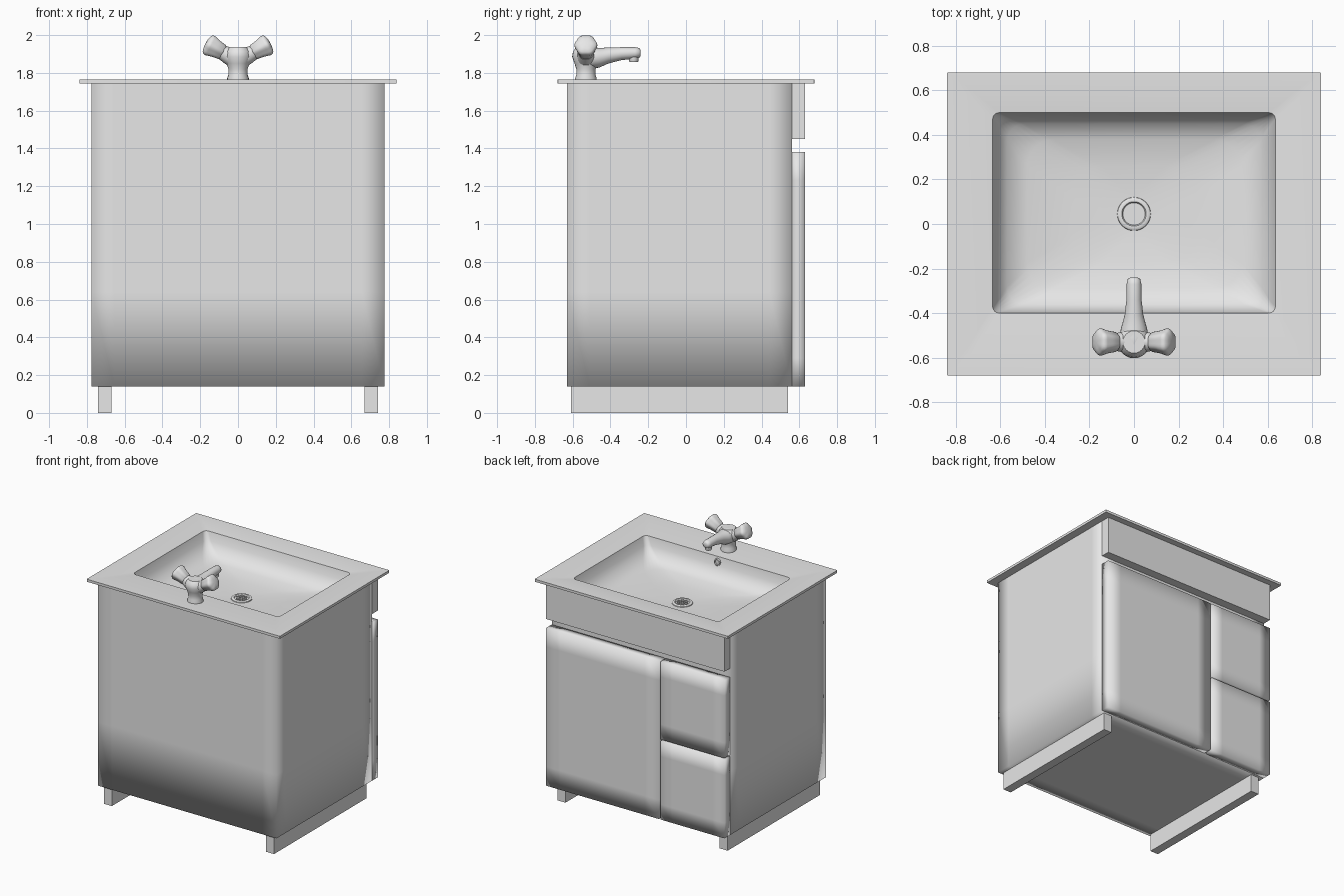
import bpy, bmesh, math
from mathutils import Vector

if "Cube" in bpy.data.objects:
    bpy.data.objects.remove(bpy.data.objects["Cube"], do_unlink=True)

# Single pale grey finish
grey = bpy.data.materials.new("pale_grey")
grey.use_nodes = True
grey.diffuse_color = (0.8, 0.8, 0.8, 1)
for node in grey.node_tree.nodes:
    if node.type == 'BSDF_PRINCIPLED':
        node.inputs["Base Color"].default_value = (0.8, 0.8, 0.8, 1)

X, Y, Z = Vector((1, 0, 0)), Vector((0, 1, 0)), Vector((0, 0, 1))


def finish(bm, name, sharp=40):
    """Smooth the mesh, keep edges above the angle sharp, link the object."""
    bmesh.ops.recalc_face_normals(bm, faces=bm.faces[:])
    for f in bm.faces:
        f.smooth = True
    for e in bm.edges:
        if e.calc_face_angle(0) > math.radians(sharp):
            e.smooth = False
    mesh = bpy.data.meshes.new(name)
    bm.to_mesh(mesh)
    bm.free()
    mesh.materials.append(grey)
    obj = bpy.data.objects.new(name, mesh)
    bpy.context.scene.collection.objects.link(obj)
    return obj


def box(name, lo, hi, margin=None, sharp=180, open_top=False):
    """Box from corner to corner, with optional support loops per axis."""
    lo, hi = Vector(lo), Vector(hi)
    bm = bmesh.new()
    bmesh.ops.create_cube(bm, size=1)
    for v in bm.verts:
        v.co = Vector([(lo[i] + hi[i]) / 2 + v.co[i] * (hi[i] - lo[i]) for i in range(3)])
    for axis, inset in zip((X, Y, Z), margin or ()):
        if inset:
            for co in (lo + axis * inset, hi - axis * inset):
                bmesh.ops.bisect_plane(bm, geom=bm.verts[:] + bm.edges[:] + bm.faces[:],
                                       plane_co=co, plane_no=axis)
    if open_top:
        top = [f for f in bm.faces if f.calc_center_median().z > hi.z - 0.001]
        bmesh.ops.delete(bm, geom=top, context='FACES')
    return finish(bm, name, sharp)


def loft(name, rings, sharp=40):
    """Closed skin through rings that share a point count."""
    bm = bmesh.new()
    loops = [[bm.verts.new(p) for p in ring] for ring in rings]
    n = len(loops[0])
    for a, b in zip(loops, loops[1:]):
        for i in range(n):
            j = (i + 1) % n
            bm.faces.new((a[i], a[j], b[j], b[i]))
    bm.faces.new(loops[0])
    bm.faces.new(loops[-1])
    return finish(bm, name, sharp)


def ellipse(center, u, v, ru, rv, n=24, lobe=0):
    pts = []
    for i in range(n):
        a = math.tau * i / n
        k = 1 + lobe * math.cos(6 * a)
        pts.append(center + u * (ru * k * math.cos(a)) + v * (rv * k * math.sin(a)))
    return pts


def lathe(name, base, axis, profile, n=24, lobe=0, sharp=40):
    """Turned part: profile is (distance along axis, radius)."""
    base, axis = Vector(base), Vector(axis).normalized()
    u = Y if abs(axis.y) < 0.9 else X
    v = axis.cross(u).normalized()
    return loft(name, [ellipse(base + axis * t, u, v, r, r, n, lobe) for t, r in profile], sharp)


def rounded_rect(hx, y0, y1, r, z, steps=6):
    pts = []
    corners = ((hx - r, y1 - r), (r - hx, y1 - r), (r - hx, y0 + r), (hx - r, y0 + r))
    for q, (cx, cy) in enumerate(corners):
        for s in range(steps + 1):
            a = math.pi / 2 * (q + s / (steps + 0.0))
            # slight offset keeps the points of neighbouring corners apart
            a += (0.5 - s / steps) * 0.02
            pts.append(Vector((cx + r * math.cos(a), cy + r * math.sin(a), z)))
    return pts


# Cabinet carcass, fronts and apron
box("carcass", (-0.775, -0.63, 0.14), (0.775, 0.56, 1.745), (0.12, 0.12, 0.5), open_top=True)
box("apron", (-0.775, 0.558, 1.45), (0.775, 0.63, 1.745), sharp=40)
box("door", (-0.205, 0.558, 0.14), (0.775, 0.63, 1.38), (0.12, 0, 0.15))
for name, z0, z1 in (("lower_drawer", 0.14, 0.755), ("upper_drawer", 0.77, 1.38)):
    box(name, (-0.775, 0.558, z0), (-0.218, 0.63, z1), (0.1, 0, 0.12))

# Plinth runners
for side, cx in (("right", -0.705), ("left", 0.705)):
    box(side + "_runner", (cx - 0.035, -0.61, 0), (cx + 0.035, 0.54, 0.145), sharp=40)

# Counter with sunken basin, from the hidden shell over the rim to the drain
loft("counter_basin", [
    rounded_rect(0.60, -0.40, 0.50, 0.05, 1.50),
    rounded_rect(0.68, -0.45, 0.55, 0.05, 1.745),
    rounded_rect(0.84, -0.68, 0.68, 0.004, 1.745),
    rounded_rect(0.84, -0.68, 0.68, 0.004, 1.765),
    rounded_rect(0.75, -0.58, 0.60, 0.02, 1.765),
    rounded_rect(0.635, -0.40, 0.50, 0.03, 1.755),
    rounded_rect(0.615, -0.39, 0.485, 0.04, 1.69),
    rounded_rect(0.57, -0.36, 0.45, 0.08, 1.62),
    rounded_rect(0.48, -0.29, 0.38, 0.12, 1.59),
    rounded_rect(0.28, -0.17, 0.26, 0.14, 1.57),
    rounded_rect(0.07, -0.025, 0.115, 0.07, 1.56),
], sharp=55)

# Drain flange, strainer and its holes
drain = Vector((0, 0.045, 1.558))
lathe("drain_flange", drain, Z, [(0, 0.076), (0.008, 0.074), (0.013, 0.066),
                                 (0.012, 0.055), (0.004, 0.05)], n=32)
spots = [Vector((0, 0, 0))] + [Vector((math.cos(k * math.tau / 6), math.sin(k * math.tau / 6), 0)) * 0.031
                               for k in range(6)]
for i, spot in enumerate(spots):
    lathe(f"strainer_hole_{i + 1}", drain + spot, Z,
          [(0.003, 0.013), (0.009, 0.013), (0.009, 0.010), (0.005, 0.010)], n=12)

# Overflow outlet on the wall below the tap
lathe("overflow_outlet", (0, -0.41, 1.715), Y, [(0, 0.027), (0.027, 0.027), (0.029, 0.019), (0.02, 0.017)], n=16)

# Tap: body, spout, nozzle
lathe("tap_body", (0, -0.53, 1.76), Z, [(0, 0.057), (0.012, 0.057), (0.03, 0.051), (0.06, 0.051),
                                        (0.09, 0.06), (0.125, 0.073), (0.155, 0.068), (0.176, 0.05)])
spout = [(-0.585, 1.895, 0.03, 0.03), (-0.56, 1.89, 0.055, 0.045), (-0.51, 1.88, 0.068, 0.058),
         (-0.46, 1.88, 0.056, 0.052), (-0.41, 1.892, 0.042, 0.042), (-0.34, 1.902, 0.034, 0.034),
         (-0.27, 1.905, 0.033, 0.031), (-0.247, 1.906, 0.028, 0.026), (-0.24, 1.906, 0.016, 0.015)]
loft("tap_spout", [ellipse(Vector((0, y, z)), X, Z, rx, rz) for y, z, rx, rz in spout], 60)
lathe("tap_nozzle", (0, -0.277, 1.857), Z, [(0, 0.022), (0.005, 0.025), (0.03, 0.025)])

# Tap arms and lobed handles, mirrored left and right
for side, s in (("right", -1), ("left", 1)):
    axis = Vector((s * 0.88, 0, 0.47))
    lathe(side + "_tap_arm", (s * 0.02, -0.53, 1.875), axis, [(0, 0.05), (0.04, 0.045), (0.09, 0.036)])
    lathe(side + "_handle", (s * 0.078, -0.53, 1.907), axis,
          [(0, 0.036), (0.006, 0.043), (0.045, 0.049), (0.075, 0.058), (0.088, 0.058),
           (0.098, 0.05), (0.104, 0.03), (0.106, 0.012)], n=36, lobe=0.04, sharp=60)
